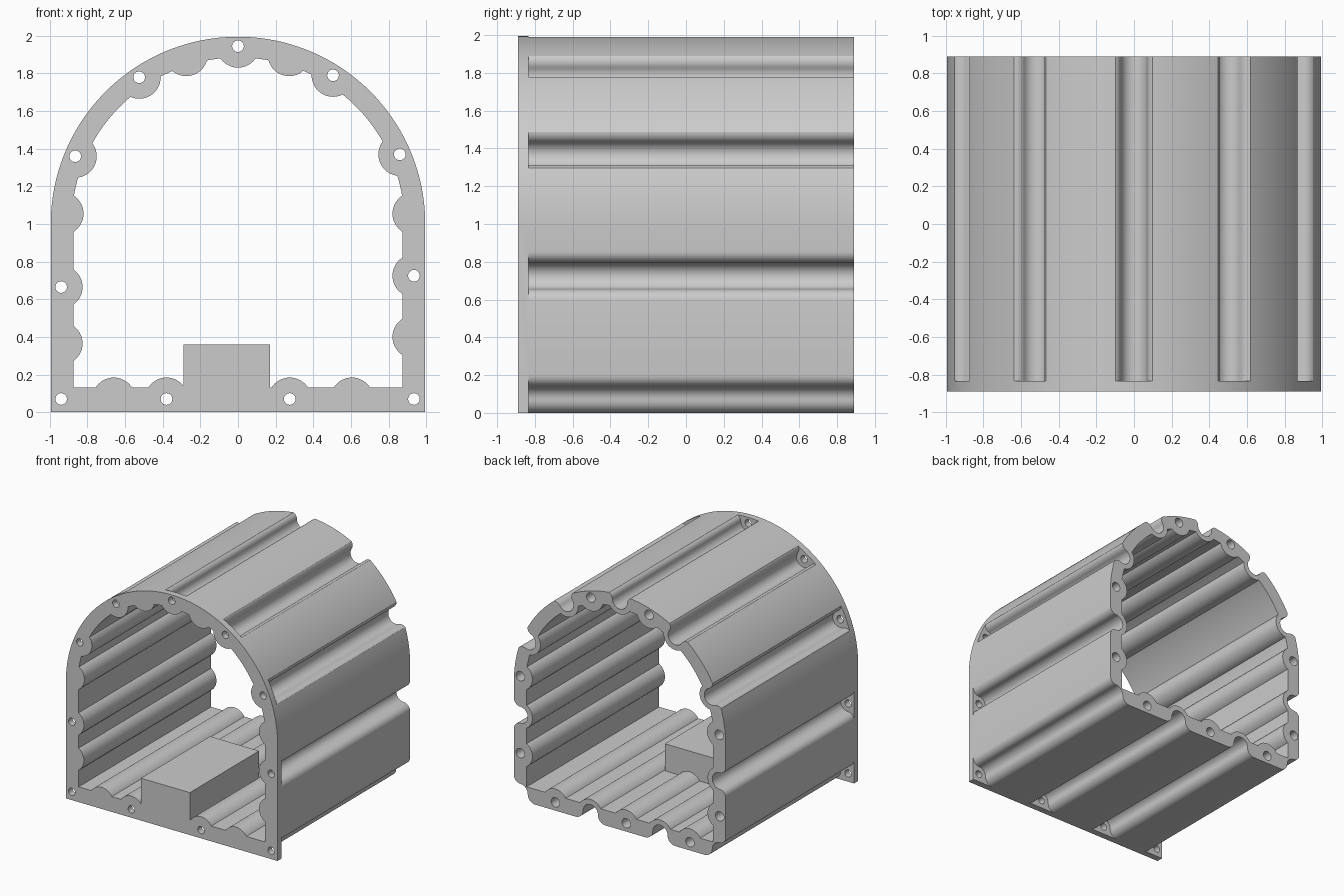
import bpy, bmesh, math
from mathutils import Vector

if "Cube" in bpy.data.objects:
    bpy.data.objects.remove(bpy.data.objects["Cube"])

FRONT, BACK, FLANGE = -0.89, 0.89, -0.835
R_OUT, R_IN, ARCH_Z = 0.995, 0.885, 1.0
BUMP_R, SLOT_R = 0.114, 0.07

# Positions (x, z) of the flange bolts and of the screw bosses at the back
bolts = [(-0.38, 0.07), (0.275, 0.07), (-0.94, 0.665), (0.935, 0.725),
         (-0.865, 1.36), (0.86, 1.37), (-0.525, 1.78), (0.505, 1.79), (0, 1.945)]
corners = [(-0.94, 0.07), (0.935, 0.07)]
bosses = [(-0.66, 0.07), (-0.06, 0.07), (0.605, 0.07), (-0.94, 0.365), (0.935, 0.4),
          (-0.935, 1.055), (0.935, 1.055), (-0.275, 1.9), (0.272, 1.9)]

metal = bpy.data.materials.new("light_grey")
metal.diffuse_color = (0.6, 0.6, 0.6, 1)
metal.use_nodes = True
metal.node_tree.nodes["Principled BSDF"].inputs["Base Color"].default_value = metal.diffuse_color


def prisms(name, profiles, y0, y1):
    """One object holding an extruded prism for each (x, z) profile."""
    bm = bmesh.new()
    for pts in profiles:
        face = bm.faces.new([bm.verts.new((x, y0, z)) for x, z in pts])
        ext = bmesh.ops.extrude_face_region(bm, geom=[face])["geom"]
        verts = [v for v in ext if isinstance(v, bmesh.types.BMVert)]
        bmesh.ops.translate(bm, verts=verts, vec=(0, y1 - y0, 0))
    bmesh.ops.recalc_face_normals(bm, faces=bm.faces)
    me = bpy.data.meshes.new(name)
    bm.to_mesh(me)
    bm.free()
    me.materials.append(metal)
    ob = bpy.data.objects.new(name, me)
    bpy.context.collection.objects.link(ob)
    return ob


def arc(cx, cz, r, a0, a1, n):
    steps = [math.radians(a0 + (a1 - a0) * i / n) for i in range(n + 1)]
    return [(cx + r * math.cos(a), cz + r * math.sin(a)) for a in steps]


def circle(c, r, n=32):
    return arc(c[0], c[1], r, 0, 360 * (n - 1) / n, n - 1)


def slot(c, out, depth):
    """Round-bottomed groove at c, opening along out, with rounded lips."""
    d = Vector(out).normalized()
    t = Vector((d.y, -d.x))
    lip = arc(SLOT_R + depth, 0, depth, 180, 90, 8)
    half = lip + [(SLOT_R + depth, 0.2)]
    pts = arc(0, 0, SLOT_R, 180, 360, 20)[:-1] + half + [(-u, v) for u, v in half[::-1]][:-1]
    return [tuple(Vector(c) + t * u + d * v) for u, v in pts]


def boolean(ob, tool, op):
    mod = ob.modifiers.new(tool.name, "BOOLEAN")
    mod.operation, mod.solver, mod.object = op, "EXACT", tool
    bpy.context.view_layer.objects.active = ob
    bpy.ops.object.modifier_apply(modifier=mod.name)
    bpy.data.objects.remove(tool)


# Arched outer body
body = prisms("arched_housing",
              [[(-R_OUT, 0), (R_OUT, 0)] + arc(0, ARCH_Z, R_OUT, 0, 180, 96)], FRONT, BACK)

# Cavity, with ribs left standing around every bolt and boss
w = 0.875
a = math.degrees(math.acos(w / R_IN))
cavity = prisms("cavity", [[(-w, 0.13), (w, 0.13)] + arc(0, ARCH_Z, R_IN, a, 180 - a, 80)], -1, 1)
ribs = prisms("ribs", [circle(c, BUMP_R, 48) for c in bolts + bosses], -1.1, 1.1)
boolean(cavity, ribs, "DIFFERENCE")
boolean(body, cavity, "DIFFERENCE")

# Outer grooves behind the front flange
profiles = []
for x, z in bolts:
    if z < 0.1:
        profiles.append(slot((x, z), (0, -1), z))
    elif z < ARCH_Z:
        profiles.append(slot((x, z), (x, 0), R_OUT - abs(x)))
    else:
        profiles.append(slot((x, z), (x, z - ARCH_Z), R_OUT - math.hypot(x, z - ARCH_Z)))
boolean(body, prisms("grooves", profiles, FLANGE, 1), "DIFFERENCE")
boolean(body, prisms("corner_side", [slot(c, (c[0], 0), R_OUT - abs(c[0])) for c in corners],
                     FLANGE, 1), "DIFFERENCE")
boolean(body, prisms("corner_under", [slot(c, (0, -1), c[1]) for c in corners],
                     FLANGE, 1.05), "DIFFERENCE")

# Bolt holes in the flange and screw holes in the back
boolean(body, prisms("bolt_holes", [circle(c, 0.031, 24) for c in bolts + corners], -1, -0.8),
        "DIFFERENCE")
boolean(body, prisms("screw_holes", [circle(c, 0.04, 24) for c in bosses], 0.55, 1), "DIFFERENCE")

# Block on the floor, flush with the front
block = prisms("floor_block", [[(-0.29, 0.03), (0.17, 0.03), (0.17, 0.36), (-0.29, 0.36)]],
               FRONT, 0.04)
boolean(body, block, "UNION")

bpy.ops.object.select_all(action="DESELECT")
body.select_set(True)
bpy.context.view_layer.objects.active = body
bpy.ops.object.shade_smooth_by_angle(angle=math.radians(30))
